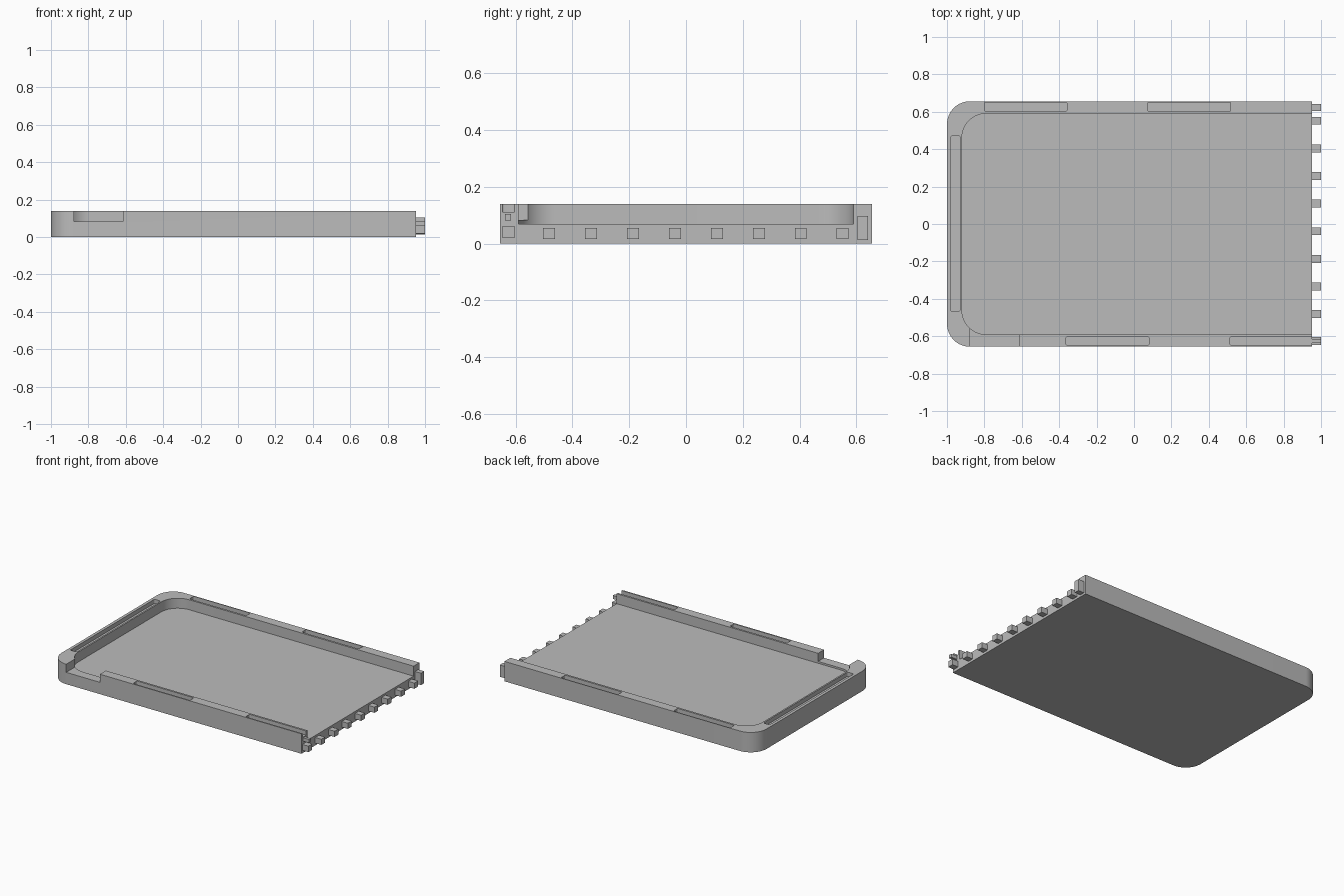
import bpy, bmesh
from math import cos, sin, pi, radians

if "Cube" in bpy.data.objects:
    bpy.data.objects.remove(bpy.data.objects["Cube"])

HEIGHT, FLOOR, END, HALF, WALL = 0.14, 0.07, 0.953, 0.656, 0.066

grey = bpy.data.materials.new("plain grey")
grey.use_nodes = True
grey.diffuse_color = (0.5, 0.5, 0.5, 1)
grey.node_tree.nodes["Principled BSDF"].inputs["Base Color"].default_value = (0.5, 0.5, 0.5, 1)


def finish(name, bm):
    bmesh.ops.recalc_face_normals(bm, faces=bm.faces)
    mesh = bpy.data.meshes.new(name)
    bm.to_mesh(mesh)
    bm.free()
    mesh.materials.append(grey)
    ob = bpy.data.objects.new(name, mesh)
    bpy.context.collection.objects.link(ob)
    return ob


def prism(name, x, y, z, radii, steps=16):
    """Upright block; radii round the corners on the low-x and high-x ends."""
    (x0, x1), (y0, y1), (z0, z1) = x, y, z
    lo, hi = radii
    outline = []
    for cx, cy, r, start in ((x1 - hi, y1 - hi, hi, 0), (x0 + lo, y1 - lo, lo, pi / 2),
                             (x0 + lo, y0 + lo, lo, pi), (x1 - hi, y0 + hi, hi, 1.5 * pi)):
        count = steps if r else 0
        for i in range(count + 1):
            a = start + (pi / 2 * i / count if count else 0)
            outline.append((cx + r * cos(a), cy + r * sin(a), z0))
    bm = bmesh.new()
    base = bm.faces.new([bm.verts.new(p) for p in outline])
    top = bmesh.ops.extrude_face_region(bm, geom=[base])["geom"]
    bmesh.ops.translate(bm, vec=(0, 0, z1 - z0),
                        verts=[v for v in top if isinstance(v, bmesh.types.BMVert)])
    return finish(name, bm)


def carve(target, cutter):
    mod = target.modifiers.new("cut", "BOOLEAN")
    mod.operation, mod.solver, mod.object = "DIFFERENCE", "EXACT", cutter
    bpy.context.view_layer.objects.active = target
    bpy.ops.object.modifier_apply(modifier=mod.name)
    bpy.data.objects.remove(cutter)


# Tray body with a rounded closed end and an open end
tray = prism("tray", (-1, END), (-HALF, HALF), (0, HEIGHT), (0.123, 0))
inner = HALF - WALL
carve(tray, prism("cavity", (-0.92, 1.1), (-inner, inner), (FLOOR, 0.2), (0.128, 0)))

# Notch through the front wall
carve(tray, prism("notch", (-0.877, -0.615), (-0.7, -0.5), (0.083, 0.2), (0, 0)))

# Shallow grooves along the rim: closed end, back wall, front wall
front, back = (-0.647, -0.604), (0.604, 0.65)
grooves = [((-0.979, -0.931), (-0.466, 0.47)),
           ((-0.8, -0.358), back), ((0.074, 0.517), back),
           ((-0.363, 0.08), front), ((0.513, 1.05), front)]
for gx, gy in grooves:
    carve(tray, prism("groove", gx, gy, (0.111, 0.2), (0.006, 0.006), 4))

bpy.ops.object.select_all(action="DESELECT")
tray.select_set(True)
bpy.context.view_layer.objects.active = tray
bpy.ops.object.shade_smooth_by_angle(angle=radians(30))

# Joining pegs across the open end
for i in range(8):
    y = -0.482 + i * 0.1477
    prism(f"floor_peg_{i + 1}", (END - 0.005, 1), (y - 0.021, y + 0.021), (0.016, 0.056), (0, 0))
for name, py, pz in (("front_wall_peg", (-0.646, -0.604), (0.02, 0.062)),
                     ("front_wall_small_peg", (-0.637, -0.616), (0.081, 0.105)),
                     ("back_wall_peg", (0.605, 0.641), (0.014, 0.097))):
    prism(name, (END - 0.005, 1), py, pz, (0, 0))
